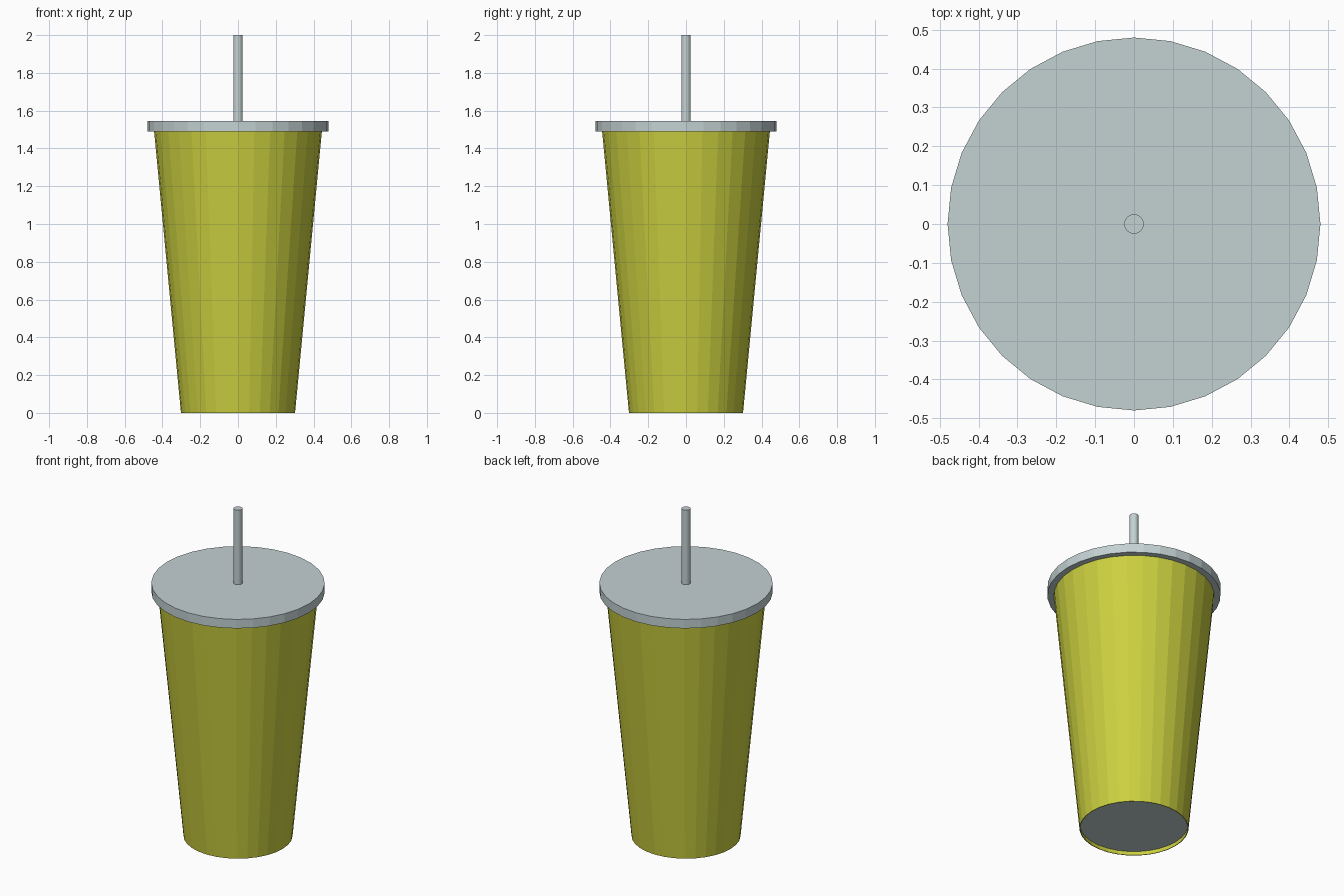
import bpy
import bmesh
import math

SIDES = 32


def material(name, color):
    mat = bpy.data.materials.new(name)
    mat.use_nodes = True
    mat.diffuse_color = color
    mat.node_tree.nodes["Principled BSDF"].inputs["Base Color"].default_value = color
    return mat


def lathe(name, profile, mat, sides=SIDES, closed=False):
    """Spin (radius, z) points about z; a zero radius makes a closed centre."""
    bm = bmesh.new()
    verts = [bm.verts.new((r, 0, z)) for r, z in profile]
    pairs = list(zip(verts, verts[1:]))
    if closed:
        pairs.append((verts[-1], verts[0]))
    edges = [bm.edges.new(p) for p in pairs]
    bmesh.ops.spin(bm, geom=verts + edges, cent=(0, 0, 0), axis=(0, 0, 1),
                   angle=math.tau, steps=sides, use_merge=True)
    bmesh.ops.remove_doubles(bm, verts=bm.verts, dist=0.0001)
    bmesh.ops.recalc_face_normals(bm, faces=bm.faces)
    mesh = bpy.data.meshes.new(name)
    bm.to_mesh(mesh)
    bm.free()
    mesh.materials.append(mat)
    obj = bpy.data.objects.new(name, mesh)
    bpy.context.collection.objects.link(obj)
    return obj


cube = bpy.data.objects.get("Cube")
if cube:
    bpy.data.objects.remove(cube)

yellow = material("yellow_green", (0.60, 0.63, 0.05, 1))
grey = material("pale_grey", (0.55, 0.64, 0.65, 1))

# Tapered thin wall, open at both ends
lathe("cup_wall", [(0.302, 0), (0.445, 1.5), (0.441, 1.5), (0.298, 0)],
      yellow, closed=True)

# Base plate set slightly up inside the wall
lathe("cup_base", [(0, 0.025), (0.301, 0.025), (0.302, 0.04), (0, 0.04)], grey)

# Flat lid overhanging the rim
lathe("lid", [(0, 1.49), (0.48, 1.49), (0.48, 1.545), (0, 1.545)], grey)

# Straw standing in the centre of the lid
lathe("straw", [(0, 1.53), (0.025, 1.53), (0.025, 2), (0, 2)], grey)
